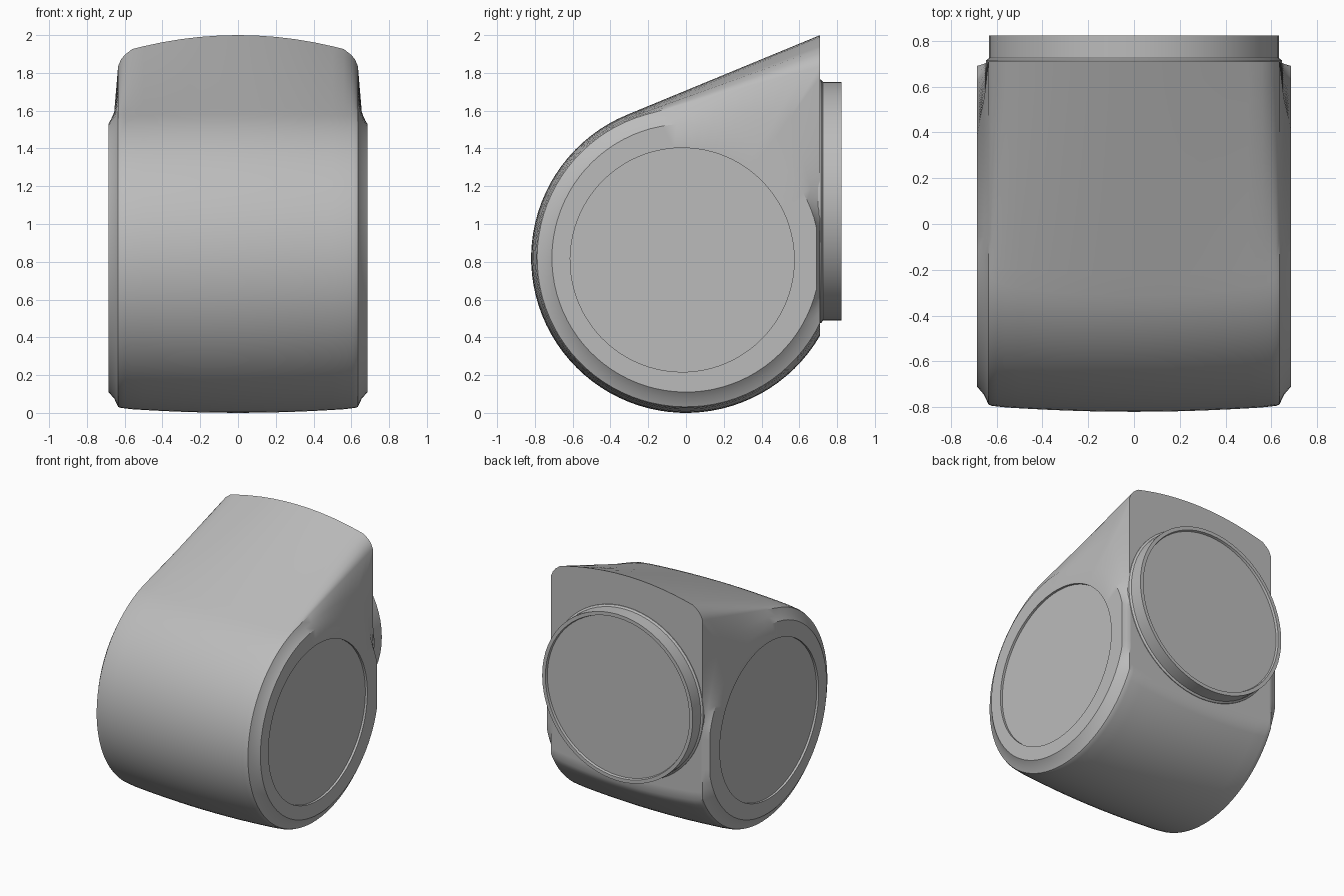
import bpy, bmesh, math

cube = bpy.data.objects.get("Cube")
if cube:
    bpy.data.objects.remove(cube, do_unlink=True)

grey = bpy.data.materials.new("plain grey")
grey.use_nodes = True
COLOUR = (0.5, 0.5, 0.5, 1)
grey.diffuse_color = COLOUR
grey.node_tree.nodes["Principled BSDF"].inputs["Base Color"].default_value = COLOUR

RADIUS, CENTRE_Z, BACK = 0.82, 0.82, 0.71


def loft(name, rings, angle):
    """Skin a list of closed rings and cap both ends."""
    bm = bmesh.new()
    loops = [[bm.verts.new(p) for p in ring] for ring in rings]
    n = len(loops[0])
    for a, b in zip(loops, loops[1:]):
        for i in range(n):
            j = (i + 1) % n
            bm.faces.new((a[i], a[j], b[j], b[i]))
    bm.faces.new(loops[0])
    bm.faces.new(loops[-1])
    bmesh.ops.recalc_face_normals(bm, faces=bm.faces)
    mesh = bpy.data.meshes.new(name)
    bm.to_mesh(mesh)
    bm.free()
    mesh.materials.append(grey)
    obj = bpy.data.objects.new(name, mesh)
    bpy.context.collection.objects.link(obj)
    bpy.ops.object.select_all(action='DESELECT')
    obj.select_set(True)
    bpy.context.view_layer.objects.active = obj
    bpy.ops.object.shade_smooth_by_angle(angle=math.radians(angle))
    return obj


def teardrop(radius, top):
    """Side profile: drum arc, tangent ramp to the top edge, flat back."""
    h = top - CENTRE_Z
    tangent = math.atan2(h, BACK) + math.acos(radius / math.hypot(BACK, h))
    start = 2 * math.pi - math.acos(BACK / radius)
    arc, ramp, back = 56, 12, 24
    pts = []
    for i in range(arc):
        a = start + (tangent - start) * i / arc
        pts.append((radius * math.cos(a), radius * math.sin(a)))
    ty, tz = radius * math.cos(tangent), radius * math.sin(tangent)
    for i in range(ramp):
        f = i / ramp
        pts.append((ty + (BACK - ty) * f, tz + (h - tz) * f))
    low = radius * math.sin(start)
    for i in range(back):
        pts.append((BACK, h + (low - h) * i / back))
    return pts


def place(x, pts):
    return [(x, y, CENTRE_Z + z) for y, z in pts]


def circle_like(pts, radius, limit=1.0):
    """Project profile points radially on to a circle cut off at the back."""
    out = []
    for y, z in pts:
        s = min(1, radius / math.hypot(y, z))
        out.append((min(y * s, limit), z * s))
    return out


# Crowned drum body, from the middle to one side
half = []
for x in (0, 0.1, 0.2, 0.3, 0.4, 0.5, 0.56):
    t = (x / 0.6) ** 2
    half.append((x, teardrop(RADIUS - 0.022 * t, 2 - 0.085 * t)))
half.append((0.6, teardrop(0.796, 1.895)))
half.append((0.62, teardrop(0.794, 1.87)))
rim = teardrop(0.788, 1.835)
half.append((0.635, rim))

# Side wall blending the teardrop into a round, recessed end disc
end = circle_like(rim, 0.71, 0.69)
half.append((0.655, [(a + (c - a) * 0.55, b + (d - b) * 0.55)
                     for (a, b), (c, d) in zip(rim, end)]))
half.append((0.685, end))
disc = [(y - 0.02, z - 0.01) for y, z in circle_like(end, 0.593)]
half += [(0.685, disc), (0.668, disc)]

rings = [place(-x, p) for x, p in reversed(half[1:])] + [place(x, p) for x, p in half]
loft("drum_housing", rings, 35)

# Round back spigot with a thin lip and a recessed face
SEGMENTS = 64
collar = []
for r, y in ((0.645, 0.7), (0.645, 0.715), (0.632, 0.725),
             (0.632, 0.822), (0.605, 0.822), (0.6, 0.805)):
    collar.append([(r * math.cos(2 * math.pi * i / SEGMENTS), y,
                    1.12 + r * math.sin(2 * math.pi * i / SEGMENTS))
                   for i in range(SEGMENTS)])
loft("back_spigot", collar, 35)
